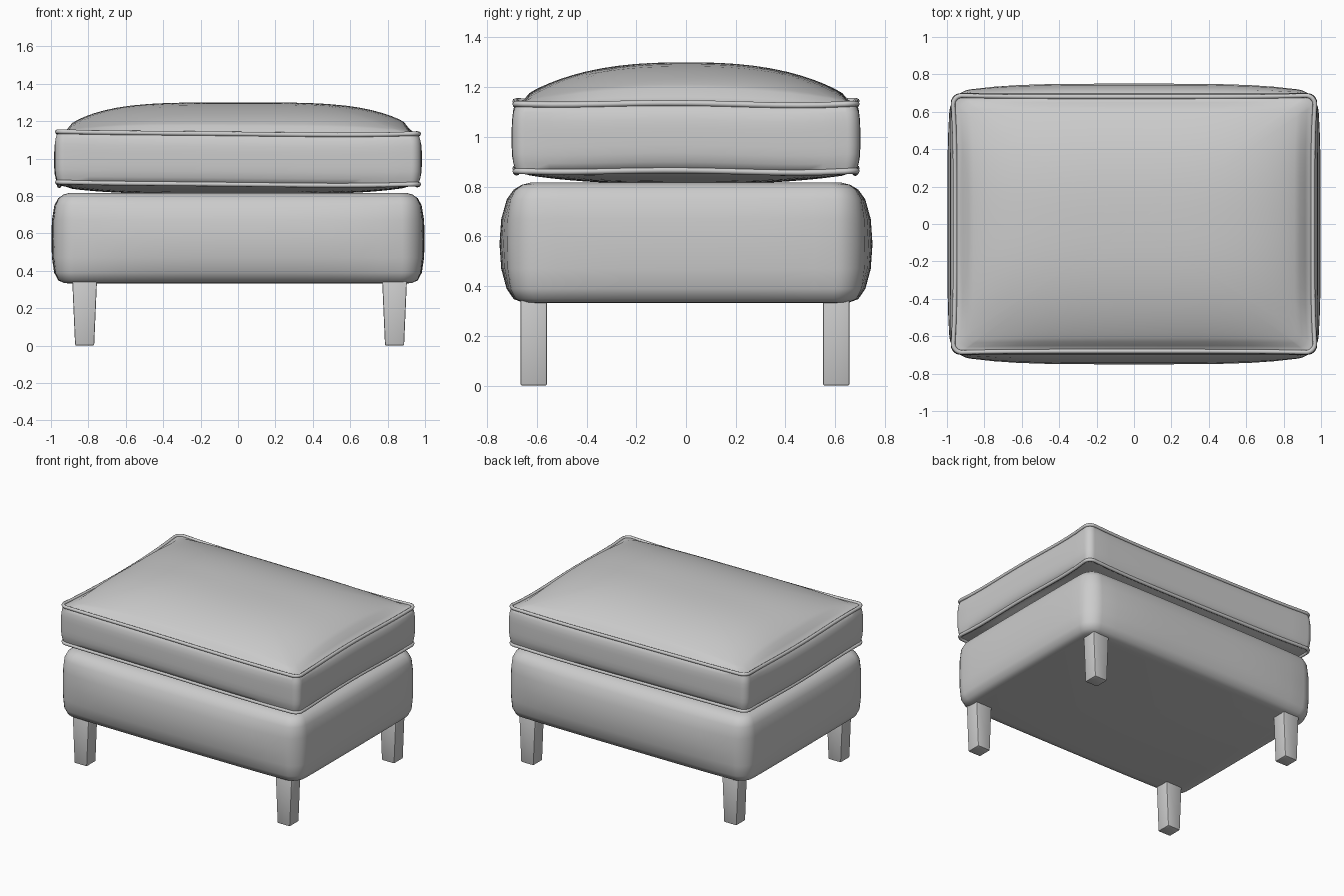
import bpy, bmesh
from math import sin, cos, pi, radians

cube = bpy.data.objects.get("Cube")
if cube:
    bpy.data.objects.remove(cube, do_unlink=True)

grey = bpy.data.materials.new("plain grey upholstery")
grey.use_nodes = True
grey.diffuse_color = (0.6, 0.6, 0.6, 1)
grey.node_tree.nodes["Principled BSDF"].inputs["Base Color"].default_value = (0.6, 0.6, 0.6, 1)


def finish(name, bm, angle=60):
    """Turn a bmesh into a smooth shaded object."""
    bmesh.ops.recalc_face_normals(bm, faces=bm.faces)
    mesh = bpy.data.meshes.new(name)
    bm.to_mesh(mesh)
    bm.free()
    obj = bpy.data.objects.new(name, mesh)
    bpy.context.collection.objects.link(obj)
    mesh.materials.append(grey)
    bpy.ops.object.select_all(action='DESELECT')
    obj.select_set(True)
    bpy.context.view_layer.objects.active = obj
    bpy.ops.object.shade_smooth_by_angle(angle=radians(angle))
    return obj


def outline(hx, hy, r, bulge_x=0, bulge_y=0, side=14, arc=7):
    """Rounded rectangle whose sides swell (or sag) in the middle."""
    pts = []
    corners = [(1, 1), (-1, 1), (-1, -1), (1, -1)]
    for i, (sx, sy) in enumerate(corners):
        cx, cy = sx * (hx - r), sy * (hy - r)
        for k in range(arc + 1):
            a = (i + k / arc) * pi / 2
            pts.append((cx + r * cos(a), cy + r * sin(a)))
        nx, ny = corners[(i + 1) % 4]
        a = (i + 1) * pi / 2
        x0, y0 = pts[-1]
        x1, y1 = nx * (hx - r) + r * cos(a), ny * (hy - r) + r * sin(a)
        for k in range(1, side):
            t = k / side
            pts.append((x0 + (x1 - x0) * t, y0 + (y1 - y0) * t))
    return [(x + bulge_x * x / hx * (1 - (y / hy) ** 4),
             y + bulge_y * y / hy * (1 - (x / hx) ** 4)) for x, y in pts]


def loft(name, rings):
    """Skin a stack of equal rings and close both ends."""
    bm = bmesh.new()
    loops = [[bm.verts.new(p) for p in ring] for ring in rings]
    n = len(loops[0])
    for a, b in zip(loops, loops[1:]):
        for i in range(n):
            j = (i + 1) % n
            bm.faces.new((a[i], a[j], b[j], b[i]))
    bm.faces.new(loops[0])
    bm.faces.new(loops[-1])
    return finish(name, bm)


# Upholstered base: height, inset, share of the side bulge
base_profile = [(.332, .075, 0), (.335, .05, .1), (.348, .022, .25), (.39, .005, .5),
                (.47, 0, .85), (.57, 0, 1), (.67, 0, .85), (.75, .006, .5),
                (.788, .022, .25), (.808, .048, .1), (.817, .08, 0)]
loft("base", [[(x, y, z) for x, y in outline(.978 - d, .703 - d, .1 - d * .5, .02 * b, .047 * b)]
              for z, d, b in base_profile])

# Loose cushion
HX, HY = .968, .685
LOW, HIGH = .86, 1.13
seam = outline(HX, HY, .05, -.015, -.008)


def ripple(x, y):
    """Small unevenness of the piped seams, raised at the corners."""
    return .006 * sin(5 * y + 2 * x) + .01 * (x / HX) ** 4 * (y / HY) ** 4


def dome(t, edge, height):
    """Ring at scale t of a pillow-shaped panel."""
    ring = []
    for x, y in seam:
        u, v = min(1, abs(t * x / HX)), min(1, abs(t * y / HY))
        f = ((1 - u ** 4) * (1 - v ** 2.5)) ** .8 * min(1, (1 - t) * 14)
        ring.append((t * x, t * y, edge + height * f + t ** 8 * ripple(x, y)))
    return ring


steps = [.01, .1, .2, .3, .4, .5, .6, .68, .75, .81, .86, .9, .93, .96, .98, 1]
rings = [dome(t, LOW, -.05) for t in steps]
for k in range(1, 8):
    s = k / 8
    swell = 1 - (2 * s - 1) ** 4
    wall = outline(HX + .01 * swell, HY + .014 * swell, .05,
                   -.015 + .02 * swell, -.008 + .01 * swell)
    rings.append([(x, y, LOW + (HIGH - LOW) * s + ripple(x, y)) for x, y in wall])
rings += [dome(t, HIGH, .17) for t in reversed(steps)]
loft("cushion", rings)

# Piping along the cushion seams
for name, z in (("upper_piping", HIGH), ("lower_piping", LOW)):
    bm = bmesh.new()
    loops = []
    for x, y in seam:
        px, py = x / HX, y / HY
        # outward direction follows the nearest side, blending at the corners
        dx, dy = px ** 31, py ** 23
        length = (dx * dx + dy * dy) ** .5
        dx, dy = dx / length, dy / length
        loops.append([bm.verts.new((x + dx * (.003 + .012 * cos(a)), y + dy * (.003 + .012 * cos(a)),
                                    z + ripple(x, y) + .012 * sin(a)))
                      for a in [k * pi / 4 for k in range(8)]])
    for i, a in enumerate(loops):
        b = loops[(i + 1) % len(loops)]
        for k in range(8):
            m = (k + 1) % 8
            bm.faces.new((a[k], a[m], b[m], b[k]))
    finish(name, bm)

# Tapered legs
for side, lx in (("right", -.82), ("left", .837)):
    for end, ly in (("front", -.612), ("back", .604)):
        bm = bmesh.new()
        bmesh.ops.create_cube(bm, size=1)
        for v in bm.verts:
            top = v.co.z > 0
            v.co = (lx + 2 * v.co.x * (.066 if top else .051),
                    ly + 2 * v.co.y * .053, .345 if top else 0)
        bmesh.ops.bevel(bm, geom=bm.edges[:], offset=.007, segments=2, profile=.5, affect='EDGES')
        finish(f"{end}_{side}_leg", bm, 40)
